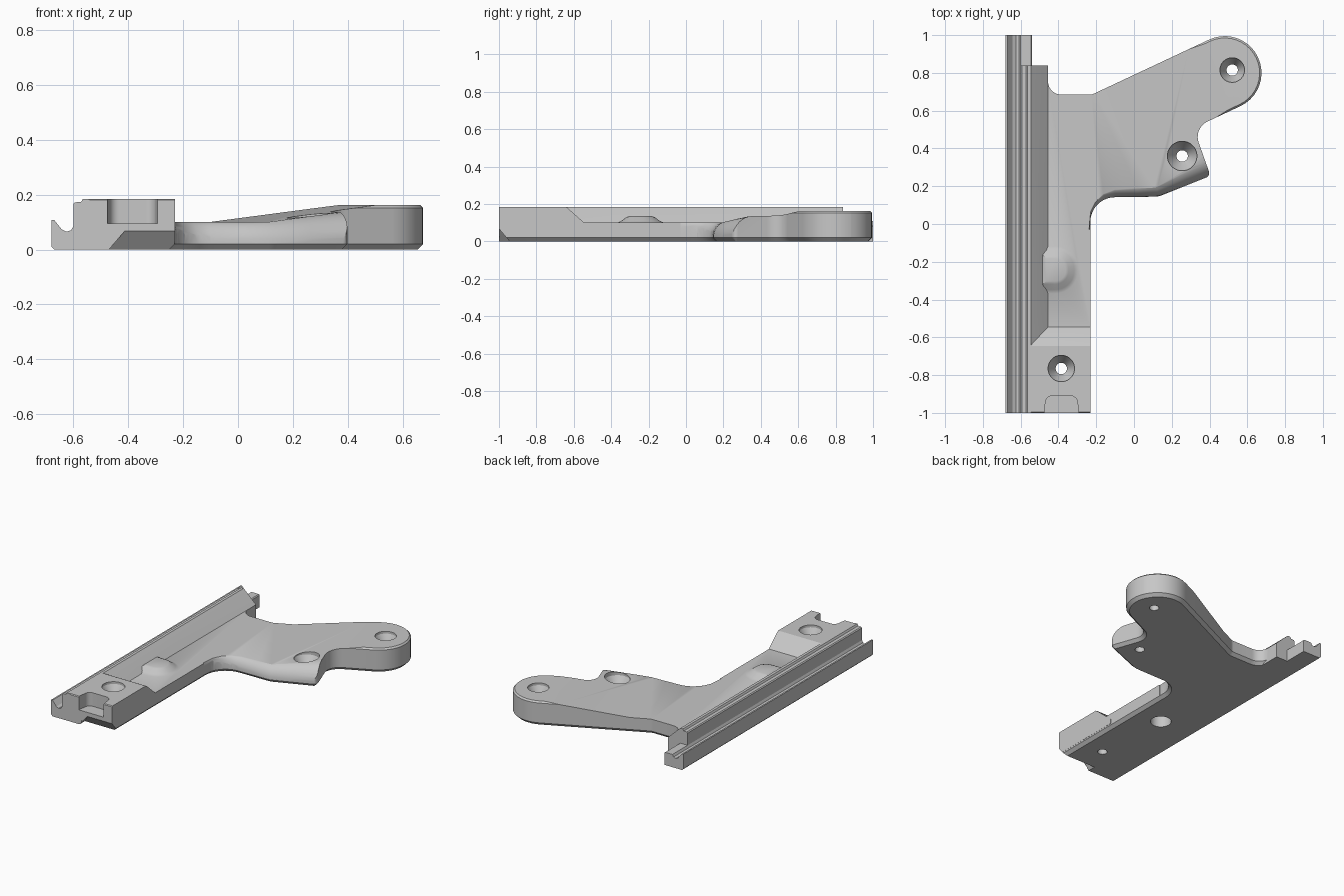
import bpy, bmesh, math
from mathutils import Vector, Matrix

if "Cube" in bpy.data.objects:
    bpy.data.objects.remove(bpy.data.objects["Cube"])

grey = bpy.data.materials.new("plain_grey")
grey.use_nodes = True
grey.diffuse_color = (0.57, 0.57, 0.57, 1)
grey.node_tree.nodes["Principled BSDF"].inputs["Base Color"].default_value = (0.57, 0.57, 0.57, 1)


def loft(name, sections):
    """Closed solid through matching rings of points."""
    bm = bmesh.new()
    rings = [[bm.verts.new(p) for p in s] for s in sections]
    n = len(rings[0])
    for a, b in zip(rings, rings[1:]):
        for i in range(n):
            bm.faces.new((a[i], a[(i + 1) % n], b[(i + 1) % n], b[i]))
    bm.faces.new(rings[0][::-1])
    bm.faces.new(rings[-1])
    bmesh.ops.recalc_face_normals(bm, faces=bm.faces)
    if bm.calc_volume(signed=True) < 0:
        bmesh.ops.reverse_faces(bm, faces=bm.faces)
    me = bpy.data.meshes.new(name)
    bm.to_mesh(me)
    bm.free()
    me.materials.append(grey)
    ob = bpy.data.objects.new(name, me)
    bpy.context.collection.objects.link(ob)
    return ob


def along_y(name, profile, y0, y1):
    return loft(name, [[(x, y, z) for x, z in profile] for y in (y0, y1)])


def along_x(name, profile, x0, x1):
    return loft(name, [[(x, y, z) for y, z in profile] for x in (x0, x1)])


def turned(name, centre, profile, seg=40):
    """Round solid from (radius, height) pairs."""
    ring = [2 * math.pi * i / seg for i in range(seg)]
    return loft(name, [[(centre[0] + r * math.cos(a), centre[1] + r * math.sin(a), z)
                        for a in ring] for r, z in profile])


def combine(target, other, op):
    mod = target.modifiers.new(op, "BOOLEAN")
    mod.operation, mod.object, mod.solver = op, other, "EXACT"
    bpy.context.view_layer.objects.active = target
    bpy.ops.object.modifier_apply(modifier=mod.name)
    bpy.data.objects.remove(other)


def rounded(corners, seg=10):
    """Polygon with an arc of radius r at every (x, y, r) corner."""
    out = []
    n = len(corners)
    for i, (x, y, r) in enumerate(corners):
        p = Vector((x, y))
        if r == 0:
            out.append(p)
            continue
        a = (Vector(corners[i - 1][:2]) - p).normalized()
        b = (Vector(corners[(i + 1) % n][:2]) - p).normalized()
        half = a.angle(b) / 2
        t = r / math.tan(half)
        c = p + (a + b).normalized() * (r / math.sin(half))
        start, end = p + a * t - c, p + b * t - c
        sweep = math.atan2(start.x * end.y - start.y * end.x, start.dot(end))
        for k in range(seg + 1):
            s, co = math.sin(sweep * k / seg), math.cos(sweep * k / seg)
            out.append(c + Vector((start.x * co - start.y * s, start.x * s + start.y * co)))
    return out


def inset(points, d):
    """Move a counter-clockwise outline inward by d."""
    out = []
    n = len(points)
    for i, p in enumerate(points):
        a = (p - points[i - 1]).normalized()
        b = (points[(i + 1) % n] - p).normalized()
        na, nb = Vector((-a.y, a.x)), Vector((-b.y, b.x))
        out.append(p + (na + nb) * (d / (1 + na.dot(nb))))
    return out


def stepped(name, outline, steps):
    """Solid from one outline at several (inset, height) steps."""
    return loft(name, [[(p.x, p.y, z) for p in inset(outline, d)] for d, z in steps])


# Flat plate: arm and wing with a chamfered underside
outline = rounded([
    (-0.56, -0.998, 0), (-0.231, -0.998, 0), (-0.231, 0.14, 0.13),
    (0.13, 0.145, 0.1), (0.405, 0.255, 0.026), (0.315, 0.508, 0.09),
    (0.739, 0.706, 0.194), (0.574, 1.059, 0.194), (-0.223, 0.685, 0.05),
    (-0.455, 0.685, 0.07), (-0.455, 0.838, 0), (-0.56, 0.838, 0)])
body = stepped("bracket_body", outline, ((0.02, 0), (0, 0.02), (0, 0.152), (0.01, 0.162)))

# Sloping top: low over the arm, climbing toward the wing tip
ramp = along_x("ramp_cutter", [(-2, 0.1), (0, 0.1), (0.6, 0.172), (0.6, 0.4), (-2, 0.4)], -2, 2)
uphill = Vector((0.93, 0.36, 0)).normalized()
ramp.data.transform(Matrix.Translation((-0.1, 0.73, 0)) @
                    Matrix.Rotation(math.atan2(uphill.y, uphill.x) - math.pi / 2, 4, "Z"))
combine(body, ramp, "DIFFERENCE")

# Rounded shoulder along the front of the wing
path = [(-0.235, -0.03, 0.004, 0.104), (-0.222, 0.06, 0.012, 0.104),
        (-0.192, 0.102, 0.025, 0.104), (-0.15, 0.13, 0.045, 0.104),
        (-0.1, 0.14, 0.06, 0.104), (0.02, 0.142, 0.07, 0.104),
        (0.13, 0.147, 0.08, 0.108), (0.27, 0.2, 0.1, 0.124), (0.5, 0.29, 0.12, 0.144)]
sections = []
for i, (x, y, w, top) in enumerate(path):
    before, after = path[max(i - 1, 0)], path[min(i + 1, len(path) - 1)]
    t = Vector((after[0] - before[0], after[1] - before[1])).normalized()
    arc = [(w * (1 - math.cos(a)), 0.022 + (top - 0.022) * math.sin(a))
           for a in (k * math.pi / 16 for k in range(9))]
    ring = [(-0.07, 0.022)] + arc + [(w, 0.3), (-0.07, 0.3)]
    sections.append([(x - t.y * d, y + t.x * d, z) for d, z in ring])
combine(body, loft("shoulder_cutter", sections), "DIFFERENCE")

# Raised front block with a sloping back
combine(body, along_x("front_block", [(-1, 0.03), (-0.5, 0.03), (-0.5, 0.06), (-0.545, 0.1),
                                      (-0.635, 0.18), (-0.645, 0.185), (-0.995, 0.185),
                                      (-1, 0.18)], -0.56, -0.23), "UNION")

# Grooved side rail and its lower tail
groove = [(-0.6, 0.085), (-0.608, 0.07), (-0.625, 0.065), (-0.642, 0.073),
          (-0.67, 0.108), (-0.68, 0.108), (-0.68, 0.01), (-0.67, 0)]
combine(body, along_y("rail", [(-0.455, 0), (-0.455, 0.1), (-0.54, 0.18), (-0.546, 0.185),
                               (-0.565, 0.185), (-0.572, 0.173), (-0.594, 0.172),
                               (-0.6, 0.166)] + groove, -1, 0.84), "UNION")
combine(body, along_y("rail_tail", [(-0.54, 0), (-0.54, 0.08), (-0.546, 0.085)] + groove,
                      0.8, 1), "UNION")

# Low boss on the arm with a round pocket beneath it
boss = rounded([(-0.53, -0.368, 0), (-0.297, -0.368, 0.12),
                (-0.297, -0.118, 0.12), (-0.53, -0.118, 0)])
combine(body, stepped("boss", boss, ((0, 0.08), (0, 0.1), (0.02, 0.108),
                                     (0.05, 0.13), (0.065, 0.135))), "UNION")
combine(body, turned("pocket_cutter", (-0.422, -0.243), [(0.065, -0.05), (0.065, 0.09)]),
        "DIFFERENCE")

# Countersunk screw holes: position, head radius, surface height
for x, y, r, z in ((-0.385, -0.765, 0.07, 0.185), (0.52, 0.815, 0.065, 0.162),
                   (0.255, 0.36, 0.078, 0.12)):
    hole = [(0.03, -0.05), (0.03, z - 0.085), (r * 0.75, z - 0.045), (r, z - 0.015), (r, 0.4)]
    combine(body, turned("screw_hole_cutter", (x, y), hole), "DIFFERENCE")

# Round-cornered notch in the front block
notch = rounded([(-0.475, -1.1, 0), (-0.293, -1.1, 0), (-0.293, -0.985, 0.015),
                 (-0.305, -0.91, 0.035), (-0.463, -0.91, 0.035), (-0.475, -0.985, 0.015)])
combine(body, stepped("notch_cutter", notch, ((0, 0.095), (0, 0.3))), "DIFFERENCE")

# Bevel under the front end
wedge = [(-1.01, 0.08), (-1.01, -0.01), (-0.935, -0.01)]
combine(body, loft("underside_cutter", [
    [(-0.47 + z * 0.85, y, z) for y, z in wedge],
    [(-0.1, y, z) for y, z in wedge]]), "DIFFERENCE")

bpy.ops.object.select_all(action="DESELECT")
body.select_set(True)
bpy.context.view_layer.objects.active = body
bpy.ops.object.shade_smooth_by_angle(angle=math.radians(25))
